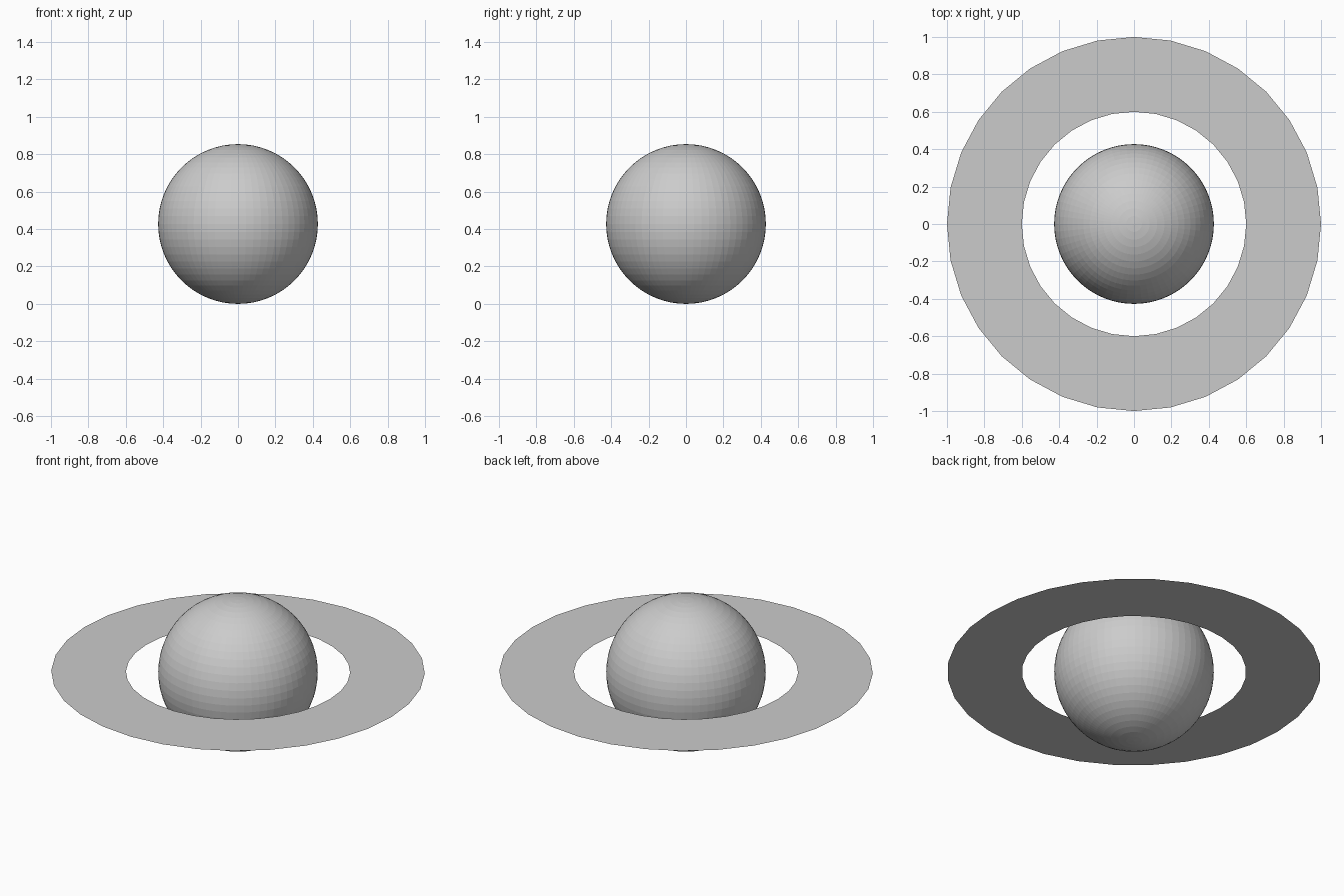
import bpy
import bmesh
from math import cos, sin, tau

RADIUS = 0.427          # planet radius, also the height of its centre
RING_INNER, RING_OUTER = 0.6, 1.0
RING_SIDES = 32

cube = bpy.data.objects.get("Cube")
if cube:
    bpy.data.objects.remove(cube, do_unlink=True)

# Single plain grey
grey = bpy.data.materials.new("light_grey")
grey.use_nodes = True
colour = (0.6, 0.6, 0.6, 1.0)
grey.diffuse_color = colour
grey.node_tree.nodes["Principled BSDF"].inputs["Base Color"].default_value = colour


def add_part(name, bm):
    """Turn a bmesh into a flat-shaded object centred at the planet's height."""
    mesh = bpy.data.meshes.new(name)
    bm.to_mesh(mesh)
    bm.free()
    mesh.materials.append(grey)
    obj = bpy.data.objects.new(name, mesh)
    obj.location.z = RADIUS
    bpy.context.collection.objects.link(obj)
    return obj


# Planet: finely faceted sphere
bm = bmesh.new()
bmesh.ops.create_uvsphere(bm, u_segments=64, v_segments=32, radius=RADIUS)
add_part("planet", bm)

# Ring: flat, paper-thin band around the equator
bm = bmesh.new()
inner, outer = [
    [bm.verts.new((r * cos(tau * i / RING_SIDES), r * sin(tau * i / RING_SIDES), 0))
     for i in range(RING_SIDES)]
    for r in (RING_INNER, RING_OUTER)
]
for i in range(RING_SIDES):
    j = (i + 1) % RING_SIDES
    bm.faces.new((inner[i], outer[i], outer[j], inner[j]))
add_part("ring", bm)
